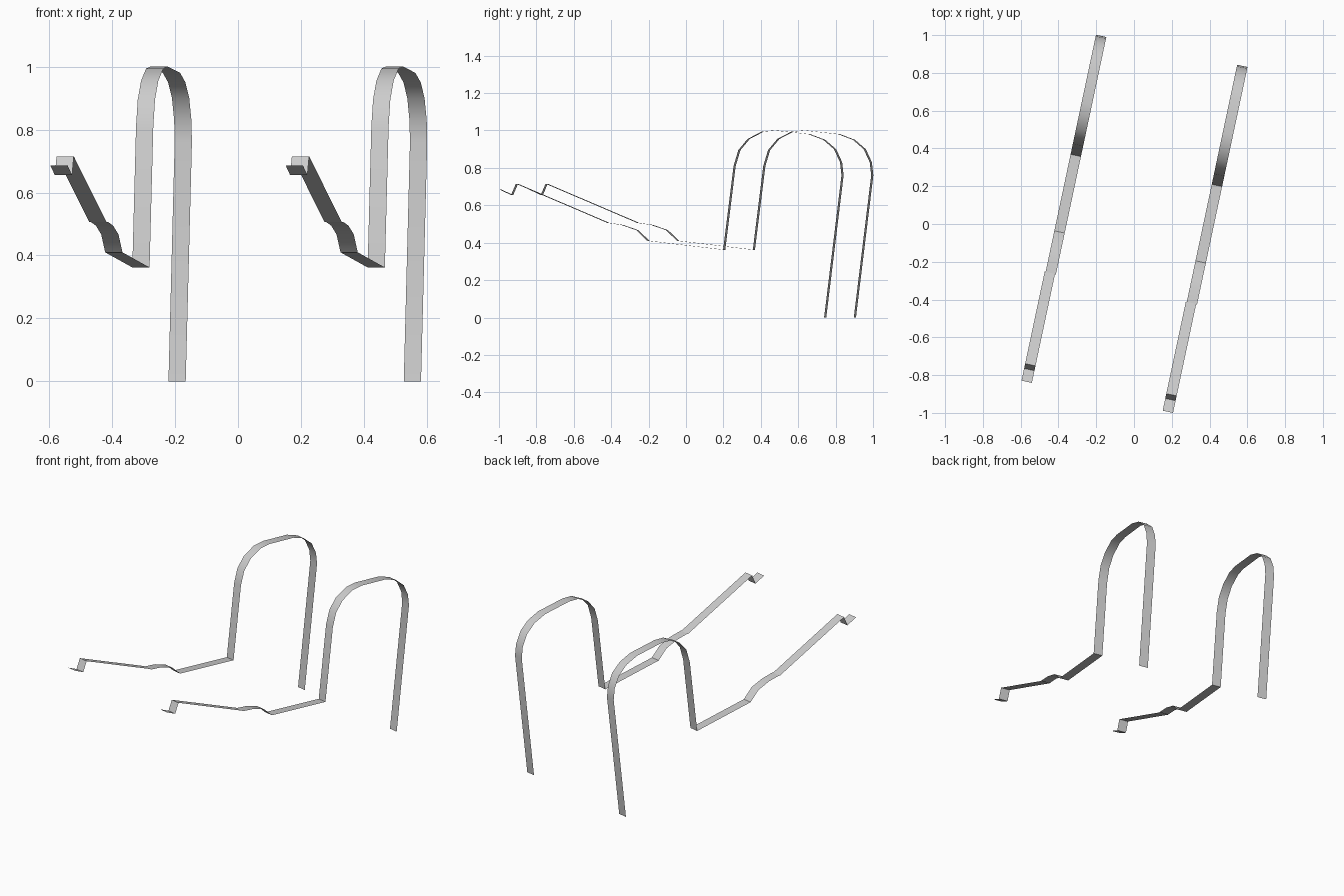
import bpy, bmesh, math
from mathutils import Matrix

cube = bpy.data.objects.get("Cube")
if cube:
    bpy.data.objects.remove(cube, do_unlink=True)

GREY = (0.6, 0.6, 0.6, 1)
mat = bpy.data.materials.new("light grey")
mat.use_nodes = True
mat.diffuse_color = GREY
mat.node_tree.nodes["Principled BSDF"].inputs["Base Color"].default_value = GREY

YAW = Matrix.Rotation(math.radians(-12), 4, 'Z')
SPACING, WIDTH = 0.382, 0.056

# Side profiles as (along, height)
nose_arm = [(-0.935, 0.685), (-0.869, 0.655), (-0.843, 0.715), (-0.345, 0.507)]
ear_loop = [(-0.348, 0.507), (-0.266, 0.495), (-0.184, 0.467), (-0.123, 0.41),
            (0.291, 0.362), (0.348, 0.81), (0.374, 0.895), (0.425, 0.955),
            (0.502, 0.994), (0.57, 1.0), (0.757, 0.98), (0.838, 0.95),
            (0.897, 0.9), (0.93, 0.83), (0.938, 0.76), (0.843, 0.0)]


def ribbon(name, profile, across):
    """Thin strip swept along a side profile, facing outward."""
    bm = bmesh.new()
    rows = [[bm.verts.new((across + side * WIDTH / 2, s, z)) for side in (-1, 1)]
            for s, z in profile]
    for (a, b), (c, d) in zip(rows, rows[1:]):
        bm.faces.new((a, b, d, c))
    bm.transform(YAW)
    mesh = bpy.data.meshes.new(name)
    bm.to_mesh(mesh)
    bm.free()
    mesh.materials.append(mat)
    obj = bpy.data.objects.new(name, mesh)
    bpy.context.collection.objects.link(obj)
    bpy.ops.object.select_all(action='DESELECT')
    obj.select_set(True)
    bpy.context.view_layer.objects.active = obj
    bpy.ops.object.shade_smooth_by_angle(angle=math.radians(35))


# One pair of strips on each side
for label, sign in (("left", 1), ("right", -1)):
    ribbon(label + "_hooked_arm", nose_arm, sign * SPACING)
    ribbon(label + "_arched_strap", ear_loop, sign * SPACING + 0.005)
